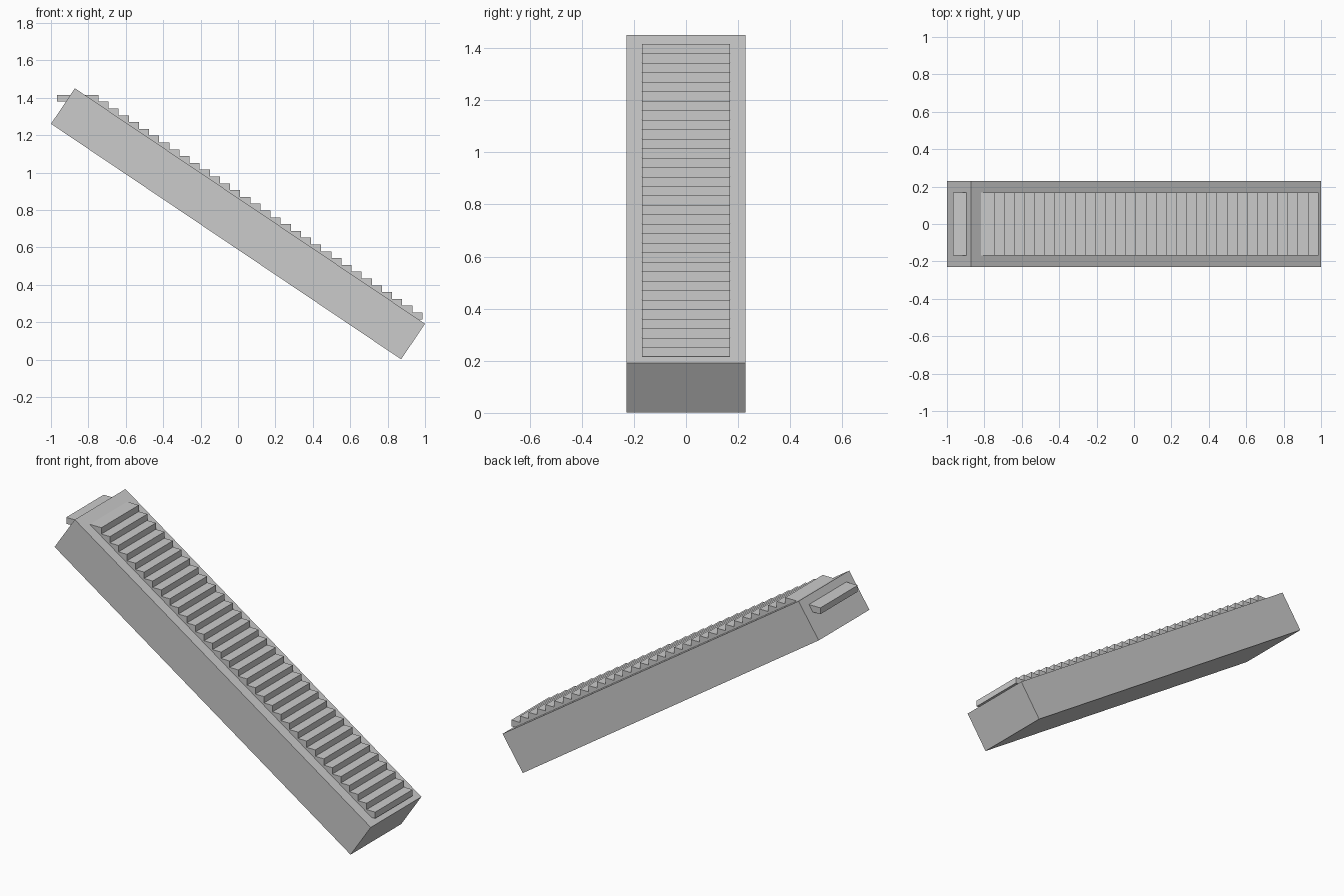
import bpy, math

if "Cube" in bpy.data.objects:
    bpy.data.objects.remove(bpy.data.objects["Cube"])


def box(name, size, loc, tilt=0.0):
    bpy.ops.mesh.primitive_cube_add(size=1, location=loc)
    ob = bpy.context.object
    ob.name = name
    ob.scale = size
    ob.rotation_euler = (0, tilt, 0)
    bpy.ops.object.transform_apply(location=False, rotation=True, scale=True)
    return ob


# Sloping beam that carries the stairs
tilt = math.atan2(1.259, 1.872)
box("ramp_body", (2.256, 0.458, 0.229), (0, 0, 0.726), tilt)

# Flat treads, partly sunk into the ramp; the top one pokes out of the end
STEPS = 33
TREAD_LEN, TREAD_W = 0.222, 0.338
RUN, RISE = 1.732 / 32, 1.163 / 32
for i in range(STEPS):
    x = -0.746 + i * RUN - TREAD_LEN / 2
    z = 1.415 - i * RISE - RISE / 2
    box(f"step_{i + 1:02d}", (TREAD_LEN, TREAD_W, RISE), (x, 0, z))
